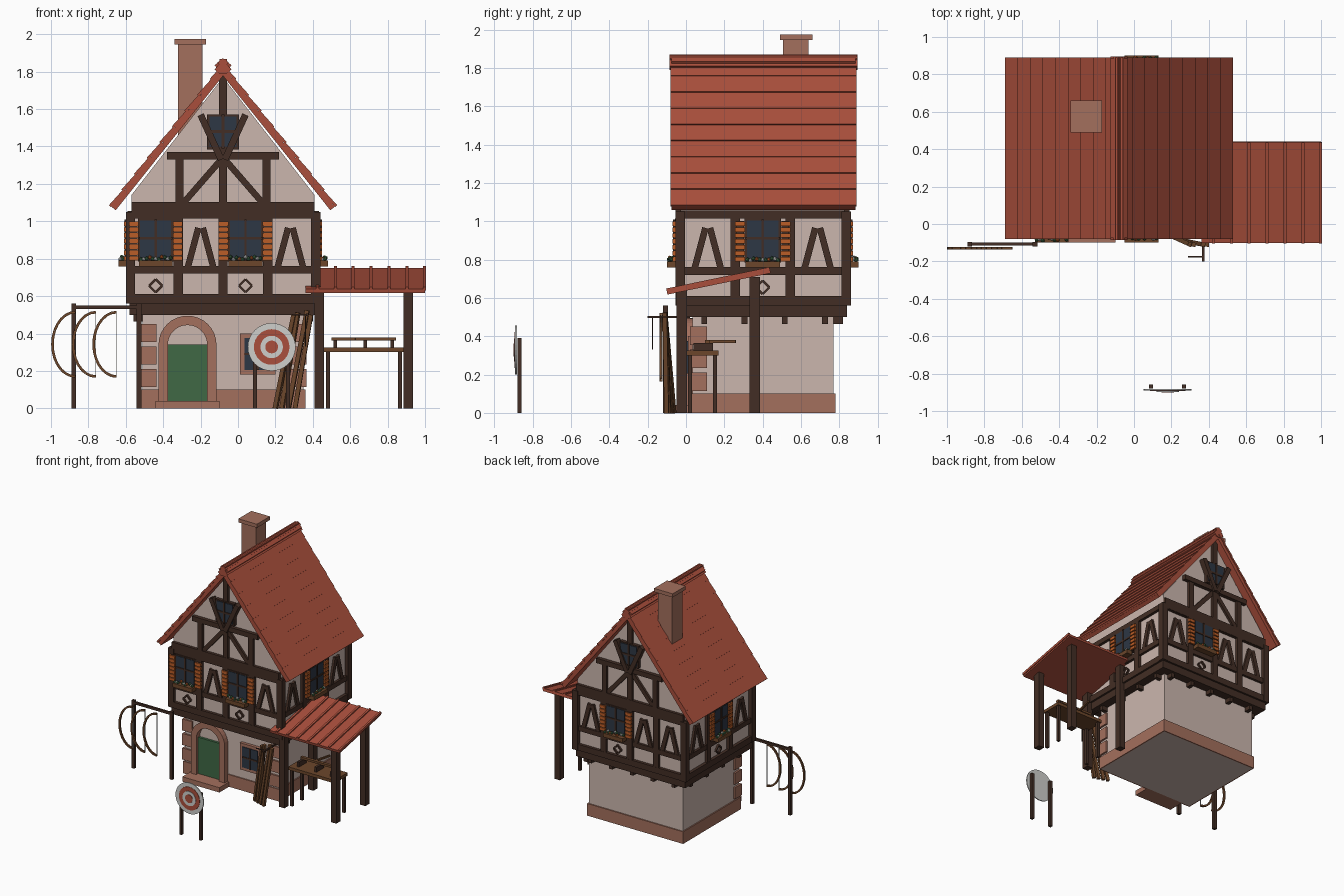
import bpy, bmesh, random
from math import radians, sin, cos, pi, hypot, atan2
from mathutils import Matrix, Vector

random.seed(4)
cube = bpy.data.objects.get("Cube")
if cube:
    bpy.data.objects.remove(cube)

COLORS = {
    "plaster": (0.60, 0.47, 0.42), "dark_timber": (0.055, 0.027, 0.018),
    "roof_red": (0.40, 0.078, 0.045), "stone": (0.37, 0.16, 0.11),
    "shutter_orange": (0.50, 0.11, 0.02), "glass": (0.026, 0.038, 0.058),
    "leaf_green": (0.05, 0.14, 0.06), "oak": (0.15, 0.062, 0.024),
    "chalk_white": (0.62, 0.62, 0.60),
}
MATS = {}
for label, rgb in COLORS.items():
    m = bpy.data.materials.new(label)
    m.use_nodes = True
    m.diffuse_color = (*rgb, 1)
    m.node_tree.nodes["Principled BSDF"].inputs["Base Color"].default_value = (*rgb, 1)
    MATS[label] = m

PARTS = {}
I = Matrix.Identity(4)
T = Matrix.Translation


def part(name, mat):
    return PARTS.setdefault(name, (bmesh.new(), mat))[0]


def box(name, mat, lo, hi, M=I):
    lo, hi = Vector(lo), Vector(hi)
    size = Matrix.Diagonal((*(hi - lo), 1))
    bmesh.ops.create_cube(part(name, mat), size=1, matrix=M @ T((lo + hi) / 2) @ size)


def beam(name, mat, M, a, b, w, d, back=0.005):
    """Timber on a wall plane, from a to b (across, height), standing out by d."""
    L = hypot(b[0] - a[0], b[1] - a[1])
    R = T(((a[0] + b[0]) / 2, 0, (a[1] + b[1]) / 2)) @ Matrix.Rotation(-atan2(b[1] - a[1], b[0] - a[0]), 4, 'Y')
    box(name, mat, (-L / 2, -d, -w / 2), (L / 2, back, w / 2), M @ R)


def rod(name, mat, p, q, w):
    p, q = Vector(p), Vector(q)
    R = (q - p).to_track_quat('Z', 'Y').to_matrix().to_4x4()
    box(name, mat, (-w / 2, -w / 2, 0), (w / 2, w / 2, (q - p).length), T(p) @ R)


def prism(name, mat, pts, y0, y1):
    bm = part(name, mat)
    a = [bm.verts.new((x, y0, z)) for x, z in pts]
    b = [bm.verts.new((x, y1, z)) for x, z in pts]
    bm.faces.new(a)
    bm.faces.new(b[::-1])
    for i in range(len(a)):
        j = (i + 1) % len(a)
        bm.faces.new((a[j], a[i], b[i], b[j]))


CX, CY = -0.08, 0.40

# Ground floor: plastered walls, plinth and corner stones
box("ground_walls", "plaster", (-0.51, 0.035, 0), (0.35, 0.77, 0.52))
box("plinth", "stone", (-0.52, 0.025, 0), (0.36, 0.78, 0.1))
for x, s in ((-0.525, 1), (0.365, -1)):
    for i in range(3):
        z, w = 0.115 + 0.12 * i, 0.09
        box("corner_stones", "stone", (min(x, x + s * w), 0.02, z), (max(x, x + s * w), 0.11, z + 0.095))

# Arched doorway
DX = -0.27
arc = [i * pi / 16 for i in range(17)]
profile = [(DX + 0.155, 0), (DX + 0.155, 0.34)] + [(DX + 0.155 * cos(t), 0.34 + 0.155 * sin(t)) for t in arc]
profile += [(DX - 0.155, 0), (DX - 0.105, 0)]
profile += [(DX + 0.105 * cos(t), 0.34 + 0.105 * sin(t)) for t in reversed(arc)] + [(DX + 0.105, 0)]
prism("door_surround", "stone", profile, -0.01, 0.04)
box("door", "leaf_green", (DX - 0.107, 0.015, 0.03), (DX + 0.107, 0.04, 0.34))
box("door_step", "stone", (DX - 0.17, -0.10, 0), (DX + 0.17, 0.03, 0.04))

# Ground floor window
GX, GZ = 0.105, 0.29
box("ground_window_frame", "stone", (GX - 0.095, 0.01, GZ - 0.11), (GX + 0.095, 0.04, GZ + 0.11))
box("ground_window_glass", "glass", (GX - 0.07, 0.005, GZ - 0.085), (GX + 0.07, 0.02, GZ + 0.085))
box("ground_window_bars", "dark_timber", (GX - 0.006, 0, GZ - 0.085), (GX + 0.006, 0.01, GZ + 0.085))
box("ground_window_bars", "dark_timber", (GX - 0.07, 0, GZ - 0.006), (GX + 0.07, 0.01, GZ + 0.006))

# Upper storey with gables
prism("upper_walls", "plaster", [(-0.57, 0.55), (0.41, 0.55), (0.41, 1.14), (CX, 1.77), (-0.57, 1.14)], -0.03, 0.83)
box("jetty_beam", "dark_timber", (-0.58, -0.04, 0.5), (0.42, 0.84, 0.56))
for y in (0.08, 0.29, 0.5, 0.71):
    box("jetty_joists", "dark_timber", (-0.56, y, 0.465), (0.40, y + 0.03, 0.5))
for i in range(5):
    box("jetty_joists", "dark_timber", (-0.47 + 0.19 * i, 0.7, 0.465), (-0.44 + 0.19 * i, 0.82, 0.5))


def window(M, u):
    box("upper_frames", "dark_timber", (u - 0.095, -0.028, 0.785), (u + 0.095, 0, 1.015), M)
    box("upper_glass", "glass", (u - 0.083, -0.032, 0.795), (u + 0.083, 0, 1.005), M)
    for a, b in (((u, 0.79), (u, 1.01)), ((u - 0.09, 0.91), (u + 0.09, 0.91))):
        beam("upper_bars", "dark_timber", M, a, b, 0.013, 0.038)
    for s in (-1, 1):
        c = u + s * 0.118
        box("shutter_boards", "dark_timber", (c - 0.02, -0.032, 0.79), (c + 0.02, 0, 1.0), M)
        for i in range(7):
            z = 0.79 + 0.031 * i
            box("shutter_slats", "shutter_orange", (c - 0.026, -0.04, z), (c + 0.026, -0.025, z + 0.023), M)
    # Flower box
    box("flower_boxes", "oak", (u - 0.09, -0.07, 0.758), (u + 0.09, -0.02, 0.79), M)
    for i in range(11):
        mat = ("leaf_green", "chalk_white", "leaf_green", "shutter_orange")[i % 4]
        p = (u - 0.08 + 0.016 * i, -0.048 + random.uniform(-0.012, 0.012), 0.795 + random.uniform(0, 0.015))
        bmesh.ops.create_icosphere(part("flowers_" + mat, mat), subdivisions=1, radius=0.012, matrix=M @ T(p))
    # Diamond ornament
    d = [(u + 0.035, 0.655), (u, 0.69), (u - 0.035, 0.655), (u, 0.62)]
    for i in range(4):
        beam("diamonds", "dark_timber", M, d[i - 1], d[i], 0.012, 0.015)


def storey(M, half, bays):
    step = 2 * half / len(bays)
    for z, w, d in ((0.585, 0.05, 0.025), (0.74, 0.04, 0.02), (1.035, 0.04, 0.022)):
        beam("wall_rails", "dark_timber", M, (-half, z), (half, z), w, d)
    for i, kind in enumerate(bays):
        u = -half + step * (i + 0.5)
        if i:
            beam("wall_posts", "dark_timber", M, (u - step / 2, 0.58), (u - step / 2, 1.04), 0.05, 0.024)
        if kind == "W":
            window(M, u)
        else:
            for s in (-1, 1):
                beam("angle_braces", "dark_timber", M, (u + s * 0.072, 0.74), (u + s * 0.012, 0.965), 0.034, 0.018)


def gable(M):
    B = ("gable_timbers", "dark_timber", M)
    beam(*B, (-0.49, 1.06), (0.49, 1.06), 0.085, 0.024)
    beam(*B, (-0.30, 1.35), (0.30, 1.35), 0.04, 0.03)
    beam(*B, (0, 1.1), (0, 1.8), 0.045, 0.022)
    for s in (-1, 1):
        beam(*B, (s * 0.232, 1.09), (s * 0.232, 1.35), 0.042, 0.024)
        beam(*B, (s * 0.21, 1.10), (s * 0.01, 1.33), 0.034, 0.018)
        beam(*B, (s * 0.01, 1.33), (s * 0.12, 1.57), 0.036, 0.045)
    box("gable_frame", "dark_timber", (-0.085, -0.028, 1.385), (0.085, 0, 1.57), M)
    box("gable_glass", "glass", (-0.073, -0.034, 1.40), (0.073, 0, 1.56), M)
    for a, b in (((0, 1.39), (0, 1.57)), ((-0.08, 1.48), (0.08, 1.48))):
        beam("gable_bars", "dark_timber", M, a, b, 0.014, 0.04)


SIDES = [(-0.03, "WAWA"), (0.41, "AWA"), (0.83, "AWAA"), (-0.57, "AWA")]
for k, (off, bays) in enumerate(SIDES):
    spot = (off, CY, 0) if k % 2 else (CX, off, 0)
    M = T(spot) @ Matrix.Rotation(k * pi / 2, 4, 'Z')
    storey(M, 0.43 if k % 2 else 0.48, bays)
    if k % 2 == 0:
        gable(M)
for x in (-0.6, 0.39):
    for y in (-0.055, 0.81):
        box("corner_posts", "dark_timber", (x, y, 0.56), (x + 0.05, y + 0.05, 1.05))

# Main roof: base slabs with overlapping courses and ridge caps
PITCH = radians(51.4)
COURSES, LENGTH = 9, 0.972
for s in (-1, 1):
    M = T((CX, 0.405, 1.845)) @ Matrix.Rotation(s * PITCH, 4, 'Y')
    ends = sorted((-0.02 * s, LENGTH * s))
    box("roof_slabs", "roof_red", (ends[0], -0.48, -0.042), (ends[1], 0.48, -0.012), M)
    step = LENGTH / COURSES
    for i in range(COURSES):
        C = M @ T((s * (i + 0.5) * step, 0, -0.007)) @ Matrix.Rotation(-s * 0.06, 4, 'Y')
        box("roof_courses", "roof_red", (-step / 2 - 0.003, -0.485, -0.007), (step / 2 + 0.003, 0.485, 0.007), C)
    cap = sorted((-0.022 * s, 0.055 * s))
    box("ridge_caps", "roof_red", (cap[0], -0.49, -0.02), (cap[1], 0.49, 0.014), M)
box("ridge_beam", "roof_red", (CX - 0.02, -0.085, 1.79), (CX + 0.02, 0.89, 1.867))

# Chimney
box("chimney", "stone", (-0.32, 0.505, 1.4), (-0.19, 0.64, 1.95))
box("chimney_cap", "stone", (-0.34, 0.49, 1.945), (-0.17, 0.66, 1.975))

# Lean-to shelter: sloping roof with battens, on four posts
M = T((0.68, 0.17, 0.685)) @ Matrix.Rotation(atan2(0.11, 0.53), 4, 'X')
box("shelter_roof", "roof_red", (-0.32, -0.275, -0.012), (0.32, 0.275, 0.01), M)
for i in range(7):
    x = -0.255 + 0.0955 * i
    box("shelter_battens", "roof_red", (x - 0.008, -0.275, 0), (x + 0.008, 0.275, 0.02), M)
for x in (0.41, 0.885):
    for y, top in ((-0.05, 0.64), (0.33, 0.71)):
        box("shelter_posts", "dark_timber", (x, y, 0), (x + 0.05, y + 0.055, top))

# Work table with a small rack on top
box("table_top", "oak", (0.46, 0.0, 0.3), (0.885, 0.17, 0.325))
for x in (0.47, 0.855):
    for y in (0.01, 0.14):
        box("table_legs", "dark_timber", (x, y, 0), (x + 0.022, y + 0.022, 0.3))
for x in (0.51, 0.67, 0.815):
    box("rack_blocks", "dark_timber", (x, 0.04, 0.325), (x + 0.02, 0.14, 0.365))
box("rack_rail", "oak", (0.5, 0.1, 0.362), (0.845, 0.125, 0.38))
rod("table_tool", "oak", (0.62, 0.1, 0.372), (0.66, 0.26, 0.372), 0.014)

# Planks leaning beside the wall, and a hanging bracket
for i in range(4):
    x = 0.2 + 0.035 * i
    rod("leaning_planks", "oak", (x, -0.065 - 0.012 * i, 0), (x + 0.10 - 0.015 * (i % 2), -0.11, 0.5 + 0.012 * (i % 3)), 0.023)
rod("bracket", "dark_timber", (0.37, -0.2, 0.5), (0.37, 0.02, 0.5), 0.012)
rod("bracket", "dark_timber", (0.37, -0.175, 0.5), (0.29, -0.175, 0.5), 0.007)
rod("bracket", "dark_timber", (0.36, -0.175, 0.33), (0.36, -0.175, 0.5), 0.006)

# Bow stand with three bows
for x in (-0.878, -0.53):
    box("stand_posts", "dark_timber", (x - 0.013, -0.12, 0), (x + 0.013, -0.095, 0.56))
box("stand_bar", "dark_timber", (-0.89, -0.115, 0.53), (-0.515, -0.098, 0.55))
for tip in (-0.87, -0.76, -0.65):
    pts = []
    for i in range(15):
        t = -pi / 2 + pi * i / 14
        pts.append((tip - 0.122 * cos(t), -0.13, 0.342 + 0.172 * sin(t)))
    for a, b in zip(pts, pts[1:]):
        rod("bows", "oak", a, b, 0.014)
    rod("bow_strings", "chalk_white", pts[0], pts[-1], 0.003)

# Archery target on two stakes
for i, r in enumerate((0.128, 0.095, 0.06, 0.034)):
    mat = ("chalk_white", "roof_red")[i % 2]
    M = T((0.18, -0.887 - 0.003 * i, 0.328)) @ Matrix.Rotation(pi / 2, 4, 'X')
    bmesh.ops.create_cone(part(f"target_ring_{i + 1}", mat), cap_ends=True, segments=32,
                          radius1=r, radius2=r, depth=0.008, matrix=M)
for x in (0.09, 0.268):
    box("target_stakes", "dark_timber", (x - 0.011, -0.88, 0), (x + 0.011, -0.857, 0.39))

# Turn every part into an object
for name, (bm, mat) in PARTS.items():
    bmesh.ops.recalc_face_normals(bm, faces=bm.faces)
    mesh = bpy.data.meshes.new(name)
    bm.to_mesh(mesh)
    bm.free()
    mesh.materials.append(MATS[mat])
    bpy.context.collection.objects.link(bpy.data.objects.new(name, mesh))
